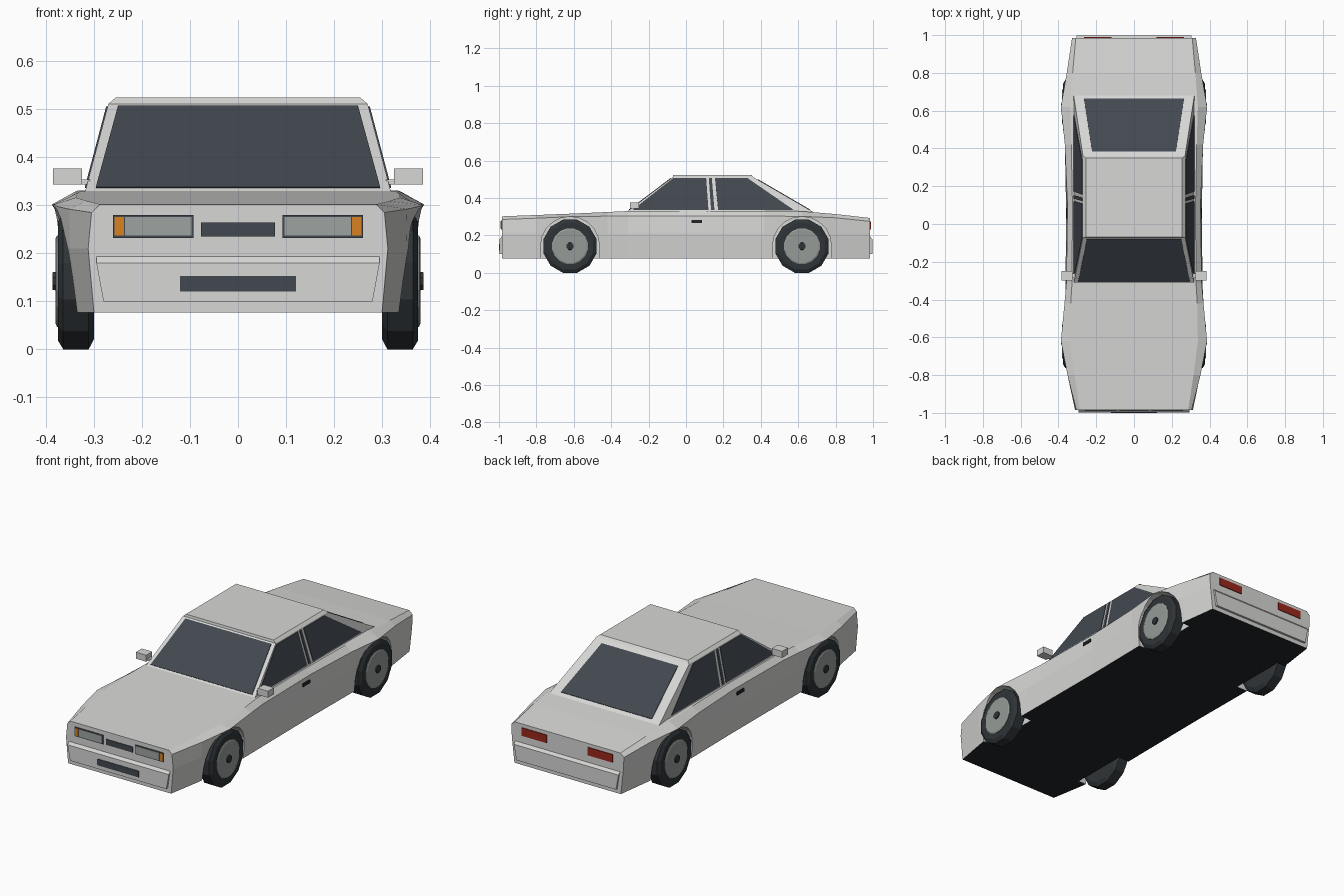
import bpy, bmesh, math
from mathutils import Vector

cube = bpy.data.objects.get("Cube")
if cube:
    bpy.data.objects.remove(cube)


def material(name, r, g, b):
    m = bpy.data.materials.new(name)
    m.use_nodes = True
    m.diffuse_color = (r, g, b, 1)
    m.node_tree.nodes["Principled BSDF"].inputs["Base Color"].default_value = (r, g, b, 1)
    return m


PAINT = material("silver_paint", .68, .68, .67)
GLASS = material("dark_glass", .055, .065, .08)
TYRE = material("tyre_rubber", .028, .034, .038)
UNDER = material("underside_black", .015, .018, .02)
METAL = material("wheel_metal", .30, .33, .31)
LENS = material("lamp_lens", .34, .37, .36)
ORANGE = material("orange_lamp", .68, .23, .015)
RED = material("red_lamp", .32, .02, .012)


def loft(name, rings, mat):
    """Join equal rings of points into a closed solid."""
    bm = bmesh.new()
    rows = [[bm.verts.new(p) for p in ring] for ring in rings]
    n = len(rows[0])
    for a, b in zip(rows, rows[1:]):
        for i in range(n):
            j = (i + 1) % n
            bm.faces.new((a[i], a[j], b[j], b[i]))
    bm.faces.new(rows[0])
    bm.faces.new(rows[-1])
    bmesh.ops.recalc_face_normals(bm, faces=bm.faces)
    me = bpy.data.meshes.new(name)
    bm.to_mesh(me)
    bm.free()
    ob = bpy.data.objects.new(name, me)
    bpy.context.collection.objects.link(ob)
    if mat:
        me.materials.append(mat)
    return ob


def box(name, x0, x1, y0, y1, z0, z1, mat):
    rect = [(x0, y0), (x1, y0), (x1, y1), (x0, y1)]
    return loft(name, [[(x, y, z) for x, y in rect] for z in (z0, z1)], mat)


def plate(name, pts, outward, mat, t=.004):
    """Thin plate lying on a flat panel, raised toward outward."""
    p = [Vector(q) for q in pts]
    n = (p[1] - p[0]).cross(p[2] - p[0]).normalized()
    if n.dot(Vector(outward)) < 0:
        n = -n
    return loft(name, [[q - n * t for q in p], [q + n * t for q in p]], mat)


def lathe(name, profile, y, z, sides, mat):
    """Solid of revolution about an axle parallel to x."""
    angles = [2 * math.pi * (i + .5) / sides for i in range(sides)]
    return loft(name, [[(x, y + r * math.sin(a), z - r * math.cos(a)) for a in angles]
                       for x, r in profile], mat)


# Body shell: y, top height, crease x, shoulder x, shoulder z, waist x, sill x
stations = [
    (-.985, .302, .287, .305, .285, .312, .300),
    (-.80, .309, .315, .352, .292, .350, .332),
    (-.62, .316, .338, .387, .300, .372, .355),
    (-.42, .325, .335, .368, .303, .365, .353),
    (-.31, .330, .328, .358, .304, .362, .352),
    (.10, .331, .326, .352, .304, .360, .350),
    (.42, .331, .332, .366, .303, .365, .353),
    (.62, .329, .338, .387, .302, .372, .355),
    (.80, .314, .325, .356, .294, .352, .335),
    (.985, .293, .308, .328, .275, .325, .310),
]
rings = []
for y, top, xi, xo, zo, xm, xb in stations:
    half = [(xi, top), (xo, zo), (xm, .21), (xb, .077)]
    pts = half + [(-x, z) for x, z in reversed(half)]
    rings.append([(x, y, z) for x, z in pts])
body = loft("body", rings, PAINT)
body.data.materials.append(UNDER)
for f in body.data.polygons:
    if f.normal.z < -.9:
        f.material_index = 1

# Wheel arches
WHEEL_Y, WHEEL_Z = .62, .145
for side in (-1, 1):
    for y in (-WHEEL_Y, WHEEL_Y):
        arc = [(y + .157 * math.cos(math.pi * i / 10), WHEEL_Z + .155 * math.sin(math.pi * i / 10))
               for i in range(11)]
        arc += [(y - .157, -.1), (y + .157, -.1)]
        cutter = loft("arch_cutter", [[(side * x, py, pz) for py, pz in arc] for x in (.288, .5)], None)
        cutter.hide_render = True
        cutter.hide_viewport = True
        mod = body.modifiers.new("arch", 'BOOLEAN')
        mod.operation = 'DIFFERENCE'
        mod.solver = 'EXACT'
        mod.object = cutter
bpy.context.view_layer.update()
carved = bpy.data.meshes.new_from_object(body.evaluated_get(bpy.context.evaluated_depsgraph_get()))
body.modifiers.clear()
body.data = carved
for ob in [o for o in bpy.data.objects if o.name.startswith("arch_cutter")]:
    bpy.data.objects.remove(ob)

# Cabin
BASE, EAVE, ROOF = .325, .511, .524


def side_x(z):
    return .318 - .265 * (z - .33)


def front_y(z):
    return -.312 + 1.33 * (z - .33)


def rear_y(z):
    return .672 - 1.72 * (z - .33)


def cabin_ring(z, inset=0):
    x, y0, y1 = side_x(z) - inset, front_y(z) + inset, rear_y(z) - inset / 2
    return [(-x, y0, z), (x, y0, z), (x, y1, z), (-x, y1, z)]


eave = cabin_ring(EAVE)
roof = [(x * .945, y * .97, ROOF) for x, y, z in eave]
loft("cabin", [cabin_ring(BASE), eave, roof], PAINT)

# Windscreen and rear window
lo, hi = .336, .505
plate("windscreen", [(-.296, front_y(lo), lo), (.296, front_y(lo), lo),
                     (.250, front_y(hi), hi), (-.250, front_y(hi), hi)], (0, -1, 1), GLASS, .003)
plate("rear_window", [(-.265, rear_y(lo), lo), (.265, rear_y(lo), lo),
                      (.222, rear_y(.498), .498), (-.222, rear_y(.498), .498)], (0, 1, 1), GLASS, .003)

# Side glass outlines as (y, z)
panes = {
    "front_side_window": [(-.285, lo), (.120, lo), (.108, hi), (-.070, hi)],
    "pillar_gap": [(.134, lo), (.152, lo), (.138, hi), (.122, hi)],
    "rear_side_window": [(.172, lo), (.575, lo), (.330, hi), (.155, hi)],
}
for s, label in ((1, "left"), (-1, "right")):
    for name, outline in panes.items():
        plate(label + "_" + name, [(s * side_x(z), y, z) for y, z in outline], (s, 0, 0), GLASS, .003)

    # Mirror and door handle
    a, b = sorted((s * .308, s * .330))
    box(label + "_mirror_stem", a, b, -.285, -.262, .343, .354, PAINT)
    a, b = sorted((s * .325, s * .385))
    box(label + "_mirror", a, b, -.30, -.25, .343, .377, PAINT)
    a, b = sorted((s * .345, s * .361))
    box(label + "_door_handle", a, b, .030, .086, .267, .283, UNDER)

    # Headlamp with indicator
    def lamp(name, x0, x1, y0, y1, z0, z1, mat):
        a, b = sorted((s * x0, s * x1))
        box(label + "_" + name, a, b, y0, y1, z0, z1, mat)

    lamp("headlamp_frame", .093, .260, -.989, -.98, .232, .280, GLASS)
    lamp("headlamp", .097, .235, -.991, -.98, .237, .276, LENS)
    lamp("indicator", .237, .257, -.991, -.98, .237, .276, ORANGE)
    lamp("tail_lamp", .120, .265, .98, .989, .232, .274, RED)

    # Wheels
    for y, end in ((-WHEEL_Y, "front"), (WHEEL_Y, "rear")):
        tag = label + "_" + end
        for part, profile, sides, mat in (
                ("tyre", [(.30, .125), (.311, .147), (.364, .147), (.375, .128), (.375, .10)], 12, TYRE),
                ("rim", [(.34, .097), (.377, .097), (.380, .090)], 16, METAL),
                ("hub_cap", [(.36, .023), (.386, .020)], 8, TYRE)):
            lathe(tag + "_" + part, [(s * x, r) for x, r in profile], y, WHEEL_Z - .003, sides, mat)

# Grille
box("grille", -.077, .077, -.989, -.98, .235, .264, GLASS)

# Bumpers
for d, name in ((-1, "front_bumper"), (1, "rear_bumper")):
    section = [(.975, .205, 1), (.997, .180, 1), (.997, .100, .95), (.975, .100, .95)]
    w = .295 if d < 0 else .305
    loft(name, [[(s * w * k, d * y, z) for y, z, k in section] for s in (-1, 1)], PAINT)

# Lower intake on the front bumper
box("lower_intake", -.121, .121, -1.0, -.994, .120, .153, GLASS)
